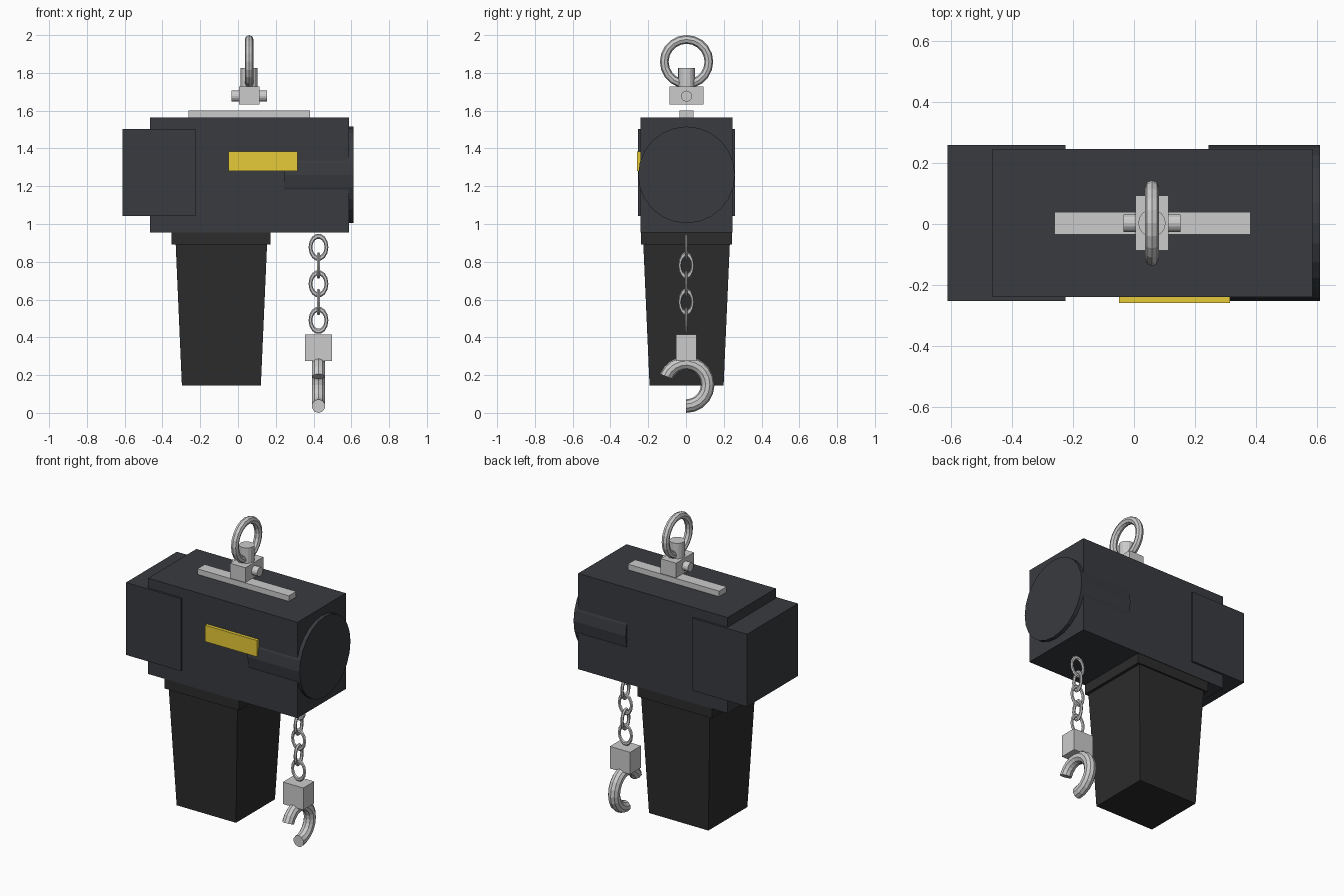
import bpy, bmesh
from math import sin, cos, pi, radians
from mathutils import Matrix, Vector

if "Cube" in bpy.data.objects:
    bpy.data.objects.remove(bpy.data.objects["Cube"])

CY = 0.003   # depth centre of the hoist
HX = 0.059   # hanger x
CX = 0.426   # chain x


def material(name, rgb):
    m = bpy.data.materials.new(name)
    m.diffuse_color = (*rgb, 1)
    m.use_nodes = True
    m.node_tree.nodes["Principled BSDF"].inputs["Base Color"].default_value = m.diffuse_color
    return m


CASE = material("dark_case", (0.04, 0.043, 0.05))
BAG = material("black_bag", (0.025, 0.025, 0.025))
YELLOW = material("yellow", (0.8, 0.6, 0.04))


def finish(name, bm, mat=None):
    bmesh.ops.recalc_face_normals(bm, faces=bm.faces)
    me = bpy.data.meshes.new(name)
    bm.to_mesh(me)
    bm.free()
    if mat:
        me.materials.append(mat)
    ob = bpy.data.objects.new(name, me)
    bpy.context.collection.objects.link(ob)
    return ob


def box(name, x, y, z, mat=None, taper=None):
    """Box from (min, max) ranges; taper = (sx, sy) scale of the bottom face."""
    bm = bmesh.new()
    bmesh.ops.create_cube(bm, size=1)
    c = Vector([sum(r) / 2 for r in (x, y, z)])
    s = [r[1] - r[0] for r in (x, y, z)]
    for v in bm.verts:
        if taper and v.co.z < 0:
            v.co.x *= taper[0]
            v.co.y *= taper[1]
        v.co = c + Vector([v.co[i] * s[i] for i in range(3)])
    return finish(name, bm, mat)


def cylinder(name, loc, r, depth, axis, sides, mat=None):
    bm = bmesh.new()
    rot = Matrix.Rotation(pi / 2, 4, 'Y') if axis == 'X' else Matrix()
    bmesh.ops.create_cone(bm, cap_ends=True, segments=sides, radius1=r, radius2=r,
                          depth=depth, matrix=Matrix.Translation(loc) @ rot)
    return finish(name, bm, mat)


def ring(name, loc, major, minor, steps, sides, start=0, sweep=360, scale=(1, 1, 1), turn=0):
    """Torus or capped torus arc in the YZ plane, turned about z, then scaled."""
    bm = bmesh.new()
    closed = sweep == 360
    loops = []
    for i in range(steps if closed else steps + 1):
        a = radians(start + sweep * i / steps)
        loop = []
        for j in range(sides):
            b = 2 * pi * j / sides
            r = major + minor * cos(b)
            loop.append(bm.verts.new((minor * sin(b), r * cos(a), r * sin(a))))
        loops.append(loop)
    pairs = list(zip(loops, loops[1:])) + ([(loops[-1], loops[0])] if closed else [])
    for p, q in pairs:
        for j in range(sides):
            k = (j + 1) % sides
            bm.faces.new((p[j], p[k], q[k], q[j]))
    if not closed:
        bm.faces.new(loops[0])
        bm.faces.new(loops[-1])
    m = Matrix.Translation(loc) @ Matrix.Diagonal((*scale, 1)) @ Matrix.Rotation(turn, 4, 'Z')
    bm.transform(m)
    return finish(name, bm)


def around(half, c=CY):
    return (c - half, c + half)


# Motor housing, end covers and label
box("housing", (-0.465, 0.587), around(0.243), (0.955, 1.565), CASE)
box("left_cover", (-0.612, -0.225), around(0.256), (1.042, 1.503), CASE)
cylinder("motor_drum", (0.4275, CY, 1.26), 0.256, 0.367, 'X', 24, CASE)
box("yellow_plate", (-0.05, 0.315), (-0.26, -0.23), (1.28, 1.384), YELLOW)

# Chain bag and its collar
box("bag_collar", around(0.262, -0.09), around(0.24), (0.892, 0.957), BAG)
box("chain_bag", around(0.242, -0.088), around(0.229), (0.146, 0.895), BAG,
    taper=(0.864, 0.856))

# Top hanger
box("top_bar", (-0.262, 0.382), around(0.037), (1.56, 1.6))
box("hanger_block", around(0.054, HX), around(0.09), (1.632, 1.727))
cylinder("hanger_pin", (HX, CY, 1.677), 0.029, 0.188, 'X', 16)
cylinder("hanger_shank", (HX, CY, 1.77), 0.045, 0.11, 'Z', 16)
ring("hanging_ring", (HX, CY, 1.859), 0.118, 0.023, 20, 8)

# Chain of alternating oval links
for i in range(5):
    ring(f"chain_link_{i + 1}", (CX, CY - 0.002, 0.877 - 0.0967 * i), 0.034, 0.008, 14, 6,
         scale=(1.25, 1, 1.73), turn=pi / 2 if i % 2 == 0 else 0)

# Hook block and open hook
box("hook_block", around(0.0715, CX), around(0.055, 0.001), (0.275, 0.415))
ring("hook", (CX, 0.001, 0.15), 0.114, 0.036, 14, 10, start=-90, sweep=248)
